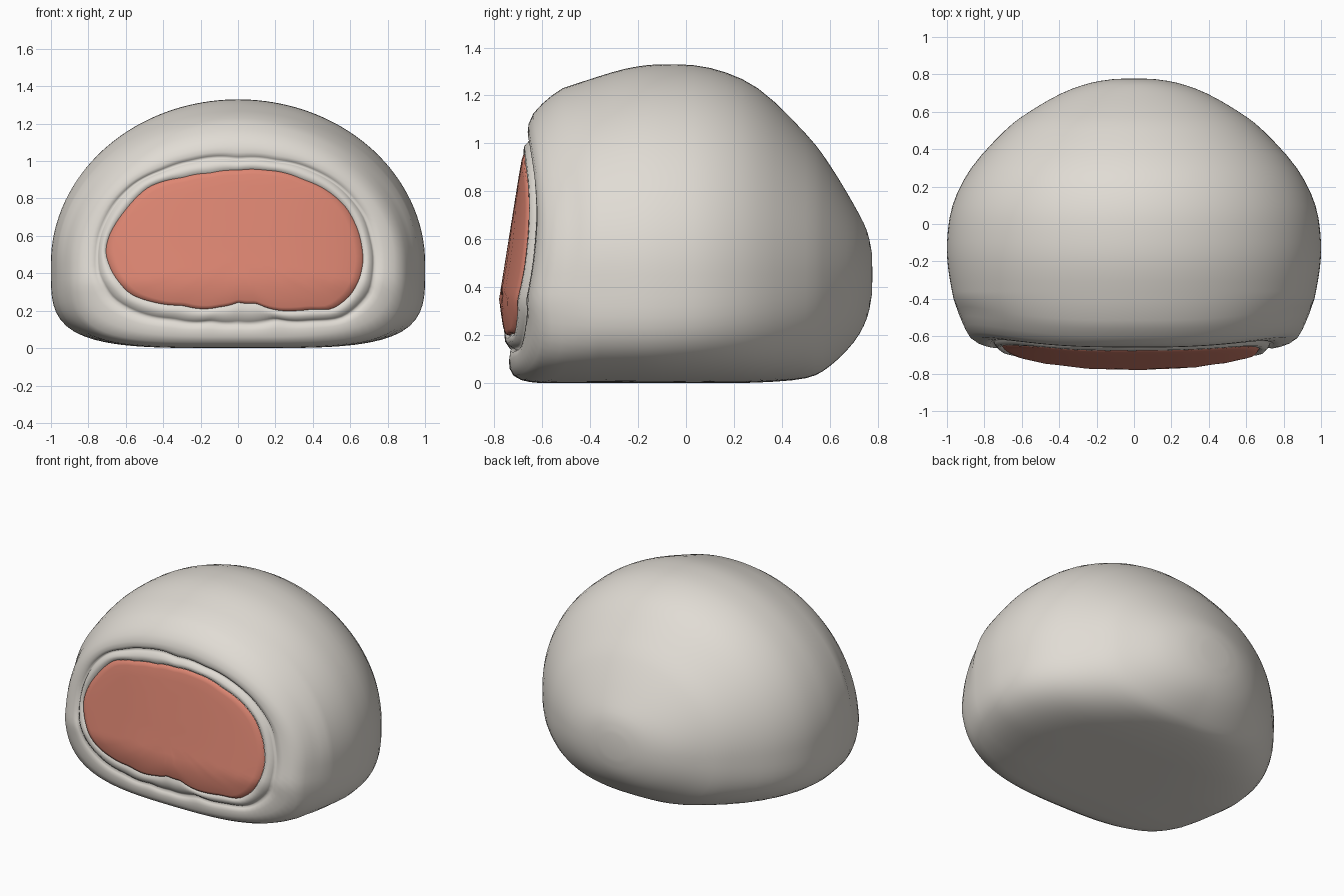
import bpy
import bmesh
from math import sin, cos, pi, atan2, hypot

cube = bpy.data.objects.get("Cube")
if cube:
    bpy.data.objects.remove(cube, do_unlink=True)

SIDES = 144
ANGLES = [2 * pi * i / SIDES for i in range(SIDES)]
CENTRE = 0.52


def make_material(name, colour):
    material = bpy.data.materials.new(name)
    material.use_nodes = True
    material.diffuse_color = colour
    shader = material.node_tree.nodes["Principled BSDF"]
    shader.inputs["Base Color"].default_value = colour
    shader.inputs["Roughness"].default_value = 0.8
    return material


def front_depth(x, z):
    """Leaning, slightly bulging front surface."""
    lean = -0.68 - 0.16 * (0.95 - max(z, 0.35))
    return lean + 0.13 * max(0, 0.35 - z) + 0.21 * abs(x) ** 2.5


def bun_section(half_width, top, bottom, squareness=4, middle=0.45):
    """Domed outline with a flatter, squarer underside."""
    points = []
    for a in ANGLES:
        c, s = cos(a), sin(a)
        power, height = (2, top - middle) if s > 0 else (squareness, middle - bottom)
        r = (abs(c / half_width) ** power + abs(s / height) ** power) ** (-1 / power)
        points.append((r * c, middle + r * s))
    return points


def hand_outline(points):
    """Resample an uneven outline by angle and soften its corners."""
    polar = sorted((atan2(z - CENTRE, x) % (2 * pi), hypot(x, z - CENTRE)) for x, z in points)
    first, last = polar[0], polar[-1]
    polar = [(last[0] - 2 * pi, last[1])] + polar + [(first[0] + 2 * pi, first[1])]
    radii = []
    for a in ANGLES:
        for (a0, r0), (a1, r1) in zip(polar, polar[1:]):
            if a0 <= a <= a1:
                radii.append(r0 + (r1 - r0) * (a - a0) / (a1 - a0))
                break
    radii = [(radii[i - 1] + 2 * radii[i] + radii[(i + 1) % SIDES]) / 4 for i in range(SIDES)]
    return [(r * cos(a), CENTRE + r * sin(a)) for a, r in zip(ANGLES, radii)]


def mix(first, second, t):
    return [(a[0] + (b[0] - a[0]) * t, a[1] + (b[1] - a[1]) * t) for a, b in zip(first, second)]


def smooth_stations(stations, steps=3):
    """Catmull-Rom interpolation between the loft stations."""
    padded = [stations[0]] + stations + [stations[-1]]
    result = []
    for p, q, r, s in zip(padded, padded[1:], padded[2:], padded[3:]):
        for k in range(steps):
            t = k / steps
            result.append([
                b + t / 2 * (c - a + t * (2 * a - 5 * b + 4 * c - d + t * (3 * (b - c) + d - a)))
                for a, b, c, d in zip(p, q, r, s)])
    return result + [stations[-1]]


def on_front(outline, offset):
    return [(x, front_depth(x, z) + offset, z) for x, z in outline]


def loft(name, rings, material, cap_start=None, cap_end=None):
    """Skin a run of rings, closing ends with a fan to a given point."""
    bm = bmesh.new()
    loops = [[bm.verts.new(p) for p in ring] for ring in rings]
    for a, b in zip(loops, loops[1:]):
        for i in range(SIDES):
            j = (i + 1) % SIDES
            bm.faces.new((a[i], a[j], b[j], b[i]))
    for loop, point, step in ((loops[0], cap_start, -1), (loops[-1], cap_end, 1)):
        if point:
            tip = bm.verts.new(point)
            for i in range(SIDES):
                bm.faces.new((tip, loop[i], loop[(i + step) % SIDES]))
    mesh = bpy.data.meshes.new(name)
    bm.to_mesh(mesh)
    bm.free()
    mesh.materials.append(material)
    obj = bpy.data.objects.new(name, mesh)
    bpy.context.collection.objects.link(obj)
    for face in mesh.polygons:
        face.use_smooth = True


dough = make_material("pale dough", (0.75, 0.715, 0.66, 1))
paste = make_material("salmon paste", (0.73, 0.24, 0.17, 1))

# Uneven edges of the filling and of the lip around it
filling_edge = hand_outline([
    (.67, .47), (.645, .62), (.58, .75), (.48, .84), (.35, .9), (.15, .95), (0, .95),
    (-.15, .935), (-.3, .91), (-.48, .86), (-.6, .74), (-.69, .6), (-.71, .51),
    (-.67, .4), (-.58, .29), (-.45, .245), (-.3, .23), (-.1, .22), (0, .245), (.1, .24),
    (.3, .2), (.4, .21), (.5, .205), (.6, .28), (.65, .37)])
lip_edge = hand_outline([
    (.73, .5), (.71, .6), (.68, .7), (.55, .86), (.4, .95), (.2, 1), (0, 1.01),
    (-.24, 1), (-.4, .95), (-.55, .88), (-.66, .77), (-.74, .6), (-.75, .4),
    (-.68, .27), (-.55, .19), (-.35, .15), (-.15, .14), (0, .13), (.2, .155), (.4, .145),
    (.55, .155), (.62, .2), (.71, .3)])

# Bun body: depth, half width, top, bottom, underside squareness
stations = [
    (.776, .1, .54, .37, 2), (.755, .23, .635, .27, 2.1), (.7, .385, .745, .17, 2.3),
    (.6, .56, .91, .07, 2.5), (.5, .69, 1.04, .02, 2.8), (.3, .87, 1.23, .002, 3.3),
    (.1, .97, 1.315, 0, 3.7), (-.1, 1, 1.33, 0, 4), (-.25, .992, 1.312, 0, 4),
    (-.4, .965, 1.268, 0, 4)]
body = [[(x, y, z) for x, z in bun_section(*outline)]
        for y, *outline in smooth_stations(stations)]

# Rounded front shoulder, then the fold and rolled lip
rim = bun_section(.835, 1.08, .06, 3.5, .48)
body += [
    on_front(bun_section(.94, 1.23, 0), .12),
    on_front(bun_section(.92, 1.2, .004), .08),
    on_front(bun_section(.9, 1.165, .012), .045),
    on_front(bun_section(.875, 1.125, .03), .015),
    on_front(rim, .002),
    on_front(mix(rim, lip_edge, .5), .004),
    on_front(mix(rim, lip_edge, .85), .012),
    on_front(lip_edge, .028),
    on_front(mix(lip_edge, filling_edge, .15), .014),
    on_front(mix(lip_edge, filling_edge, .45), -.002),
    on_front(mix(lip_edge, filling_edge, .8), .0),
    on_front(filling_edge, .012)]
loft("bun_dough", body, dough, cap_start=(0, .778, .45))

# Filling face, running inward from its edge
middle = [(0, CENTRE)] * SIDES
filling = [on_front(mix(filling_edge, middle, t), d) for t, d in
           ((0, .01), (.012, 0), (.06, -.003), (.2, -.004), (.4, -.004), (.6, -.004), (.8, -.004))]
loft("filling", filling, paste, cap_end=(0, front_depth(0, CENTRE) - .004, CENTRE))
